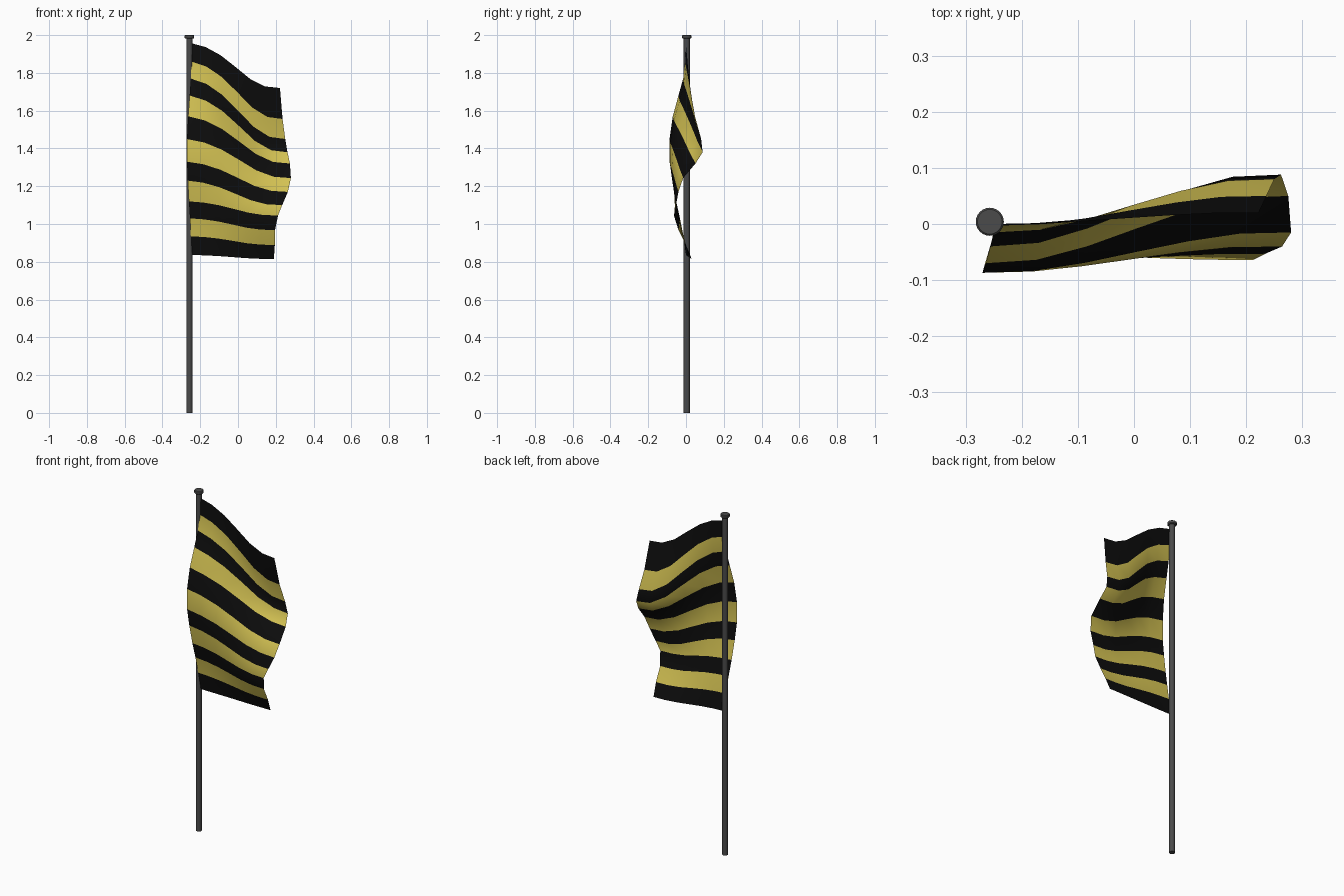
import bpy, bmesh, math

if "Cube" in bpy.data.objects:
    bpy.data.objects.remove(bpy.data.objects["Cube"])


def material(name, rgb):
    m = bpy.data.materials.new(name)
    m.diffuse_color = (*rgb, 1)
    m.use_nodes = True
    m.node_tree.nodes["Principled BSDF"].inputs["Base Color"].default_value = m.diffuse_color
    return m


black = material("black", (0.004, 0.004, 0.004))
yellow = material("yellow", (0.68, 0.56, 0.09))
grey = material("dark_grey", (0.07, 0.07, 0.07))


def finish(name, bm, mats, angle):
    me = bpy.data.meshes.new(name)
    bm.to_mesh(me)
    bm.free()
    for m in mats:
        me.materials.append(m)
    ob = bpy.data.objects.new(name, me)
    bpy.context.collection.objects.link(ob)
    bpy.ops.object.select_all(action='DESELECT')
    ob.select_set(True)
    bpy.context.view_layer.objects.active = ob
    bpy.ops.object.shade_smooth_by_angle(angle=math.radians(angle))
    return ob


def lathe(name, profile, x, y, sides=24):
    # closed surface of revolution from (radius, z) pairs
    bm = bmesh.new()
    rings = [[bm.verts.new((x + r * math.cos(2 * math.pi * i / sides),
                            y + r * math.sin(2 * math.pi * i / sides), z))
              for i in range(sides)] for r, z in profile]
    for a, b in zip(rings, rings[1:]):
        for i in range(sides):
            j = (i + 1) % sides
            bm.faces.new((a[i], a[j], b[j], b[i]))
    bm.faces.new(rings[0][::-1])
    bm.faces.new(rings[-1])
    return finish(name, bm, [grey], 35)


# Pole and its cap
PX, PY = -0.257, 0.004
lathe("pole", [(0.016, 0), (0.016, 1.985)], PX, PY)
lathe("pole_cap", [(0.021, 1.981), (0.025, 1.985), (0.025, 1.997), (0.022, 2.0)], PX, PY)

# Flag: hoist and free edge at each stripe boundary, top to bottom (x, y, z)
hoist = [(-.25, 0, 1.958), (-.246, -.003, 1.86), (-.25, -.015, 1.77), (-.256, -.04, 1.68),
         (-.264, -.07, 1.57), (-.27, -.087, 1.45), (-.27, -.087, 1.33), (-.266, -.072, 1.23),
         (-.26, -.052, 1.12), (-.254, -.032, 1.03), (-.25, -.013, .935), (-.25, 0, .836)]
free = [(.222, .02, 1.72), (.236, .05, 1.556), (.25, .08, 1.45), (.262, .088, 1.38),
        (.275, .05, 1.32), (.28, -.015, 1.243), (.264, -.04, 1.17), (.234, -.053, 1.10),
        (.212, -.064, 1.045), (.196, -.04, .968), (.195, 0, .889), (.19, .03, .815)]
ease_y = [0, .05, .25, .52, .78, .97, 1]
ease_z = [0, .09, .27, .53, .80, .965, 1]

bm = bmesh.new()
rows = []
for h, f in zip(hoist, free):
    row = []
    for c in range(7):
        t = (c / 6, ease_y[c], ease_z[c])
        row.append(bm.verts.new([a + (b - a) * k for a, b, k in zip(h, f, t)]))
    rows.append(row)
for r, (a, b) in enumerate(zip(rows, rows[1:])):
    for c in range(6):
        face = bm.faces.new((b[c], b[c + 1], a[c + 1], a[c]))
        face.material_index = r % 2
finish("striped_flag", bm, [black, yellow], 60)
